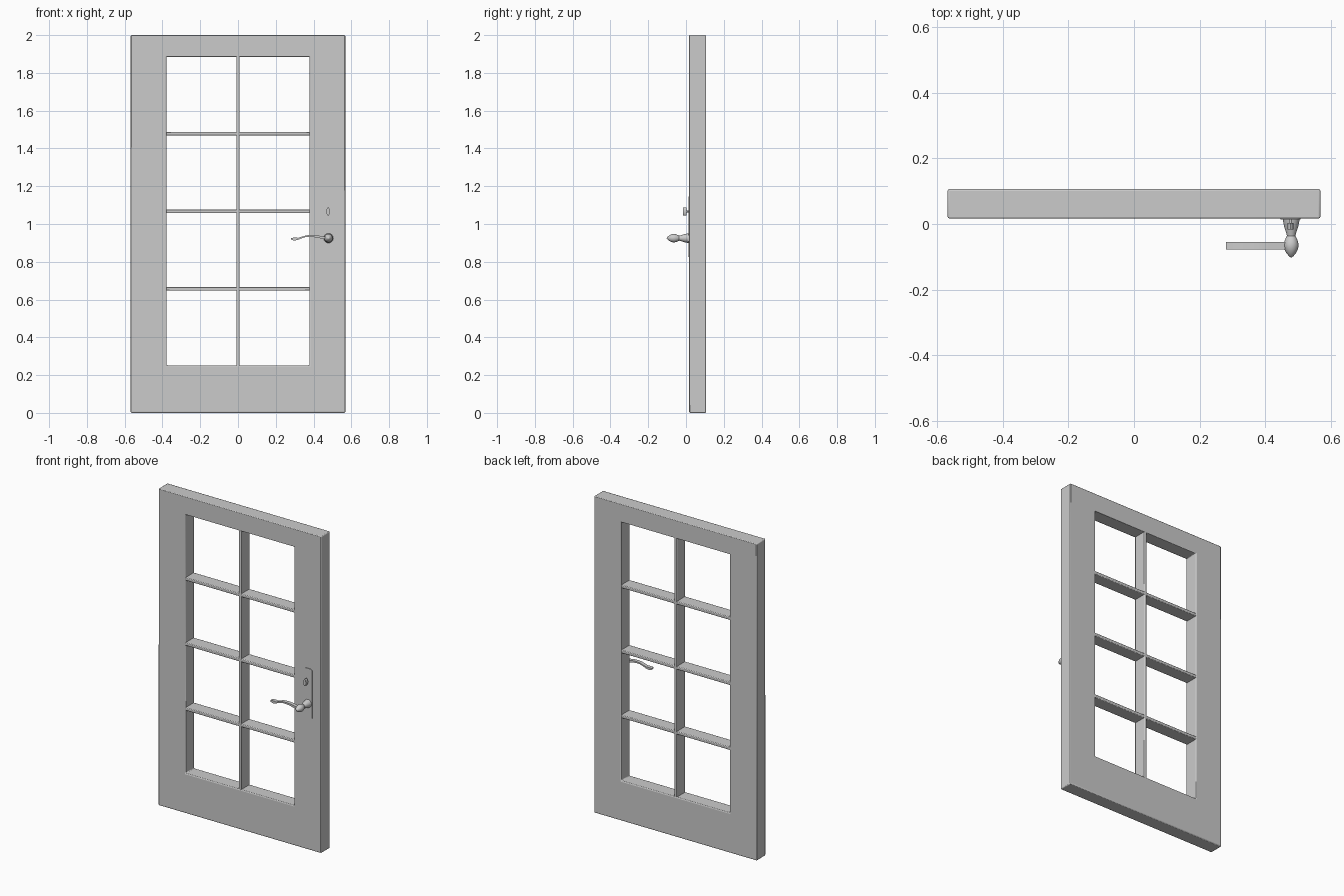
import bpy
import bmesh
import math
from mathutils import Matrix, Vector

cube = bpy.data.objects.get("Cube")
if cube:
    bpy.data.objects.remove(cube, do_unlink=True)

# One grey finish for everything
grey = bpy.data.materials.new("plain_grey")
grey.use_nodes = True
tone = (0.6, 0.6, 0.6, 1)
grey.diffuse_color = tone
grey.node_tree.nodes["Principled BSDF"].inputs["Base Color"].default_value = tone

FRONT, BACK = 0.017, 0.106
HALF_W, HEIGHT = 0.568, 2.0
OPEN_X, OPEN_LOW, OPEN_TOP = 0.379, 0.252, 1.885
KNOB_X, KNOB_Z = 0.479, 0.925


def finish(name, bm, bevel=0, segments=2, angle=40):
    bmesh.ops.recalc_face_normals(bm, faces=bm.faces)
    mesh = bpy.data.meshes.new(name)
    bm.to_mesh(mesh)
    bm.free()
    obj = bpy.data.objects.new(name, mesh)
    bpy.context.collection.objects.link(obj)
    mesh.materials.append(grey)
    if bevel:
        mod = obj.modifiers.new("soft_edges", "BEVEL")
        mod.width, mod.segments = bevel, segments
    bpy.ops.object.select_all(action="DESELECT")
    obj.select_set(True)
    bpy.context.view_layer.objects.active = obj
    bpy.ops.object.shade_smooth_by_angle(angle=math.radians(angle))
    return obj


def box(name, low, high, bevel=0):
    low, high = Vector(low), Vector(high)
    bm = bmesh.new()
    place = Matrix.Translation((low + high) / 2) @ Matrix.Diagonal((*(high - low), 1))
    bmesh.ops.create_cube(bm, size=1, matrix=place)
    return finish(name, bm, bevel)


def prism(name, outline, y_front, y_back):
    """Extrude an (x, z) outline from front to back."""
    bm = bmesh.new()
    face = bm.faces.new([bm.verts.new((x, y_front, z)) for x, z in outline])
    new = bmesh.ops.extrude_face_region(bm, geom=[face])["geom"]
    verts = [v for v in new if isinstance(v, bmesh.types.BMVert)]
    bmesh.ops.translate(bm, verts=verts, vec=(0, y_back - y_front, 0))
    return finish(name, bm)


def lathe(name, profile, x, z, steps=24):
    """Spin (radius, y) points around a front-to-back axis."""
    bm = bmesh.new()
    verts = [bm.verts.new((x + r, y, z)) for r, y in profile]
    edges = [bm.edges.new(pair) for pair in zip(verts, verts[1:])]
    bmesh.ops.spin(bm, geom=verts + edges, cent=(x, 0, z), axis=(0, 1, 0),
                   angle=math.tau, steps=steps)
    bmesh.ops.remove_doubles(bm, verts=bm.verts, dist=0.0001)
    return finish(name, bm)


# Door frame: a rectangular ring given depth
bm = bmesh.new()
rings = []
for y in (FRONT, BACK):
    for w, low, top in ((HALF_W, 0, HEIGHT), (OPEN_X, OPEN_LOW, OPEN_TOP)):
        corners = ((-w, low), (w, low), (w, top), (-w, top))
        rings.append([bm.verts.new((x, y, z)) for x, z in corners])
for a, b in ((0, 1), (1, 3), (3, 2), (2, 0)):
    for i in range(4):
        j = (i + 1) % 4
        bm.faces.new((rings[a][i], rings[a][j], rings[b][j], rings[b][i]))
finish("door_frame", bm, bevel=0.005)

# Glazing bars
box("upright_bar", (-0.009, FRONT + 0.002, OPEN_LOW - 0.01),
    (0.009, BACK - 0.002, OPEN_TOP + 0.01), 0.004)
for i, z in enumerate((0.657, 1.067, 1.478)):
    box(f"cross_bar_{i + 1}", (-OPEN_X - 0.01, FRONT + 0.003, z - 0.01),
        (OPEN_X + 0.01, BACK - 0.003, z + 0.01), 0.004)

# Lock plate with rounded corners
corner = 0.014
plate = []
for k, (sx, sz) in enumerate(((1, 1), (-1, 1), (-1, -1), (1, -1))):
    for s in range(6):
        a = math.pi / 2 * (k + s / 5)
        plate.append((0.477 + sx * (0.031 - corner) + corner * math.cos(a),
                      0.986 + sz * (0.16 - corner) + corner * math.sin(a)))
prism("lock_plate", plate, FRONT - 0.004, FRONT + 0.002)

# Thumb turn: an oval grip on a thin stem
oval = [(0.477 + 0.009 * math.cos(math.tau * i / 20),
         1.066 + 0.022 * math.sin(math.tau * i / 20)) for i in range(20)]
prism("thumb_turn", oval, -0.017, 0.003)
lathe("thumb_turn_stem", [(0, 0), (0.005, 0), (0.005, FRONT), (0, FRONT)], 0.477, 1.066, 12)

# Turned handle neck and knob
lathe("handle_knob", [
    (0, FRONT), (0.026, FRONT), (0.025, 0.01), (0.021, -0.01), (0.015, -0.028),
    (0.013, -0.036), (0.017, -0.044), (0.021, -0.054), (0.0225, -0.064),
    (0.021, -0.076), (0.015, -0.088), (0.007, -0.098), (0, -0.103)], KNOB_X, KNOB_Z)

# Wavy lever: a thin strip following an S-curve
points = [(0.28, 0.922), (0.297, 0.92), (0.32, 0.922), (0.342, 0.93), (0.363, 0.936),
          (0.39, 0.937), (0.42, 0.934), (0.447, 0.928), (KNOB_X, KNOB_Z)]
half = [0.004, 0.008, 0.005, 0.004, 0.004, 0.005, 0.006, 0.007, 0.008]
upper = [(x, z + h) for (x, z), h in zip(points, half)]
lower = [(x, z - h) for (x, z), h in zip(points, half)]
prism("handle_lever", lower + upper[::-1], -0.078, -0.055)
